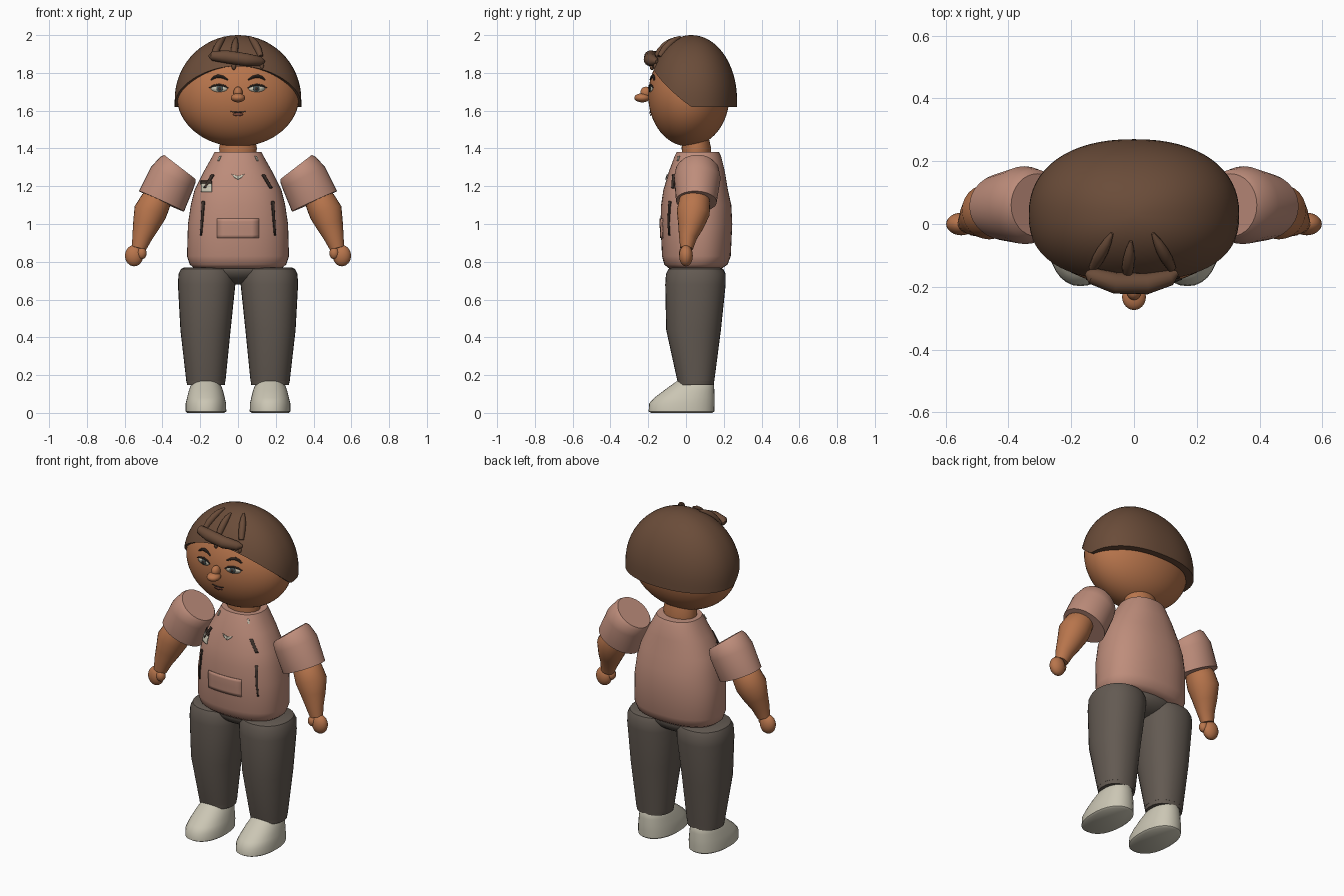
import bpy, bmesh, math
from mathutils import Vector

if "Cube" in bpy.data.objects:
    bpy.data.objects.remove(bpy.data.objects["Cube"])


def material(name, r, g, b):
    m = bpy.data.materials.new(name)
    lin = [((c / 255 + 0.055) / 1.055) ** 2.4 for c in (r, g, b)]
    m.diffuse_color = (*lin, 1)
    m.use_nodes = True
    m.node_tree.nodes["Principled BSDF"].inputs["Base Color"].default_value = m.diffuse_color
    return m


SKIN = material("skin", 184, 117, 76)
HAIR = material("brown hair", 106, 76, 57)
SHIRT = material("dusty pink shirt", 190, 141, 123)
PANTS = material("dark grey trousers", 99, 90, 82)
SHOE = material("cream shoe", 203, 198, 180)
DARK = material("dark trim", 62, 50, 44)
LIPS = material("lips", 140, 84, 66)
IRIS = material("iris", 74, 88, 90)


def finish(bm, name, mat, angle=40):
    bmesh.ops.recalc_face_normals(bm, faces=bm.faces)
    me = bpy.data.meshes.new(name)
    bm.to_mesh(me)
    bm.free()
    me.materials.append(mat)
    ob = bpy.data.objects.new(name, me)
    bpy.context.collection.objects.link(ob)
    bpy.ops.object.select_all(action='DESELECT')
    ob.select_set(True)
    bpy.context.view_layer.objects.active = ob
    bpy.ops.object.shade_smooth_by_angle(angle=math.radians(angle))
    return ob


def spow(v, n):
    return math.copysign(abs(v) ** (2 / n), v)


def loft(name, mat, pts, flat=False, n=2.0, seg=32):
    """Skin elliptical rings (x, y, z, ru, rv), level or square to the path."""
    bm = bmesh.new()
    rings = []
    for i, (x, y, z, ru, rv) in enumerate(pts):
        u, v = Vector((1, 0, 0)), Vector((0, 1, 0))
        if not flat:
            t = Vector(pts[min(i + 1, len(pts) - 1)][:3]) - Vector(pts[max(i - 1, 0)][:3])
            t.normalize()
            v = (v - t * v.dot(t)).normalized() if abs(t.y) < 0.95 else Vector((0, 0, 1))
            u = v.cross(t).normalized()
        ring = []
        for k in range(seg):
            a = 2 * math.pi * k / seg
            ring.append(bm.verts.new(Vector((x, y, z)) + u * ru * spow(math.cos(a), n)
                                     + v * rv * spow(math.sin(a), n)))
        rings.append(ring)
    for a, b in zip(rings, rings[1:]):
        for k in range(seg):
            bm.faces.new((a[k], a[(k + 1) % seg], b[(k + 1) % seg], b[k]))
    bm.faces.new(rings[0])
    bm.faces.new(rings[-1])
    return finish(bm, name, mat)


def ball(name, mat, c, r, u=24, v=16):
    bm = bmesh.new()
    bmesh.ops.create_uvsphere(bm, u_segments=u, v_segments=v, radius=1)
    for w in bm.verts:
        w.co = Vector(c) + Vector([w.co[i] * r[i] for i in range(3)])
    return finish(bm, name, mat)


# Front surfaces of the head and the torso, used to lay details on them
HC, HR = (0, 0.015, 1.68), (0.325, 0.215, 0.27)
TORSO = [(0.765, 0.23, -0.09, 0.19), (0.785, 0.255, -0.115, 0.22), (0.83, 0.27, -0.127, 0.237),
         (1.0, 0.265, -0.135, 0.245), (1.1, 0.25, -0.132, 0.24), (1.18, 0.23, -0.12, 0.222),
         (1.28, 0.18, -0.09, 0.205), (1.36, 0.135, -0.06, 0.185), (1.38, 0.125, -0.05, 0.175)]
TN = 2.3


def face_y(x, z):
    return HC[1] - HR[1] * math.sqrt(max(0, 1 - (x / HR[0]) ** 2 - ((z - HC[2]) / HR[2]) ** 2))


def shirt_y(x, z):
    for a, b in zip(TORSO, TORSO[1:]):
        if z <= b[0]:
            break
    f = (z - a[0]) / (b[0] - a[0])
    rx, yf, yb = [a[i] + (b[i] - a[i]) * f for i in (1, 2, 3)]
    return (yf + yb) / 2 - (yb - yf) / 2 * max(0, 1 - abs(x / rx) ** TN) ** (1 / TN)


def patch(name, mat, quad, surf, off=0.004, n=6):
    """Thin plate laid on a surface from four (x, z) corners."""
    bm = bmesh.new()
    p = [Vector(q) for q in quad]
    grid = []
    for i in range(n + 1):
        row = []
        for j in range(n + 1):
            q = p[0].lerp(p[1], i / n).lerp(p[3].lerp(p[2], i / n), j / n)
            row.append(bm.verts.new((q.x, surf(q.x, q.y) - off, q.y)))
        grid.append(row)
    for i in range(n):
        for j in range(n):
            bm.faces.new((grid[i][j], grid[i + 1][j], grid[i + 1][j + 1], grid[i][j + 1]))
    ob = finish(bm, name, mat)
    s = ob.modifiers.new("thickness", 'SOLIDIFY')
    s.thickness, s.offset = 0.006, 0
    return ob


def stroke(name, mat, pts, r, surf=face_y):
    """Tapered line following a surface through (x, z) points."""
    m = len(pts) - 1
    loft(name, mat, [(x, surf(x, z) - 0.003, z, *[r * (0.4 + 0.6 * math.sin(math.pi * i / m))] * 2)
                     for i, (x, z) in enumerate(pts)], seg=8)


def disc(name, mat, x, z, rx, rz, off):
    bm = bmesh.new()
    c = bm.verts.new((x, face_y(x, z) - off, z))
    ring = []
    for k in range(20):
        a = math.pi * k / 10
        px, pz = x + rx * math.cos(a), z + rz * math.sin(a)
        ring.append(bm.verts.new((px, face_y(px, pz) - off, pz)))
    for k in range(20):
        bm.faces.new((c, ring[k], ring[(k + 1) % 20]))
    ob = finish(bm, name, mat)
    ob.modifiers.new("thickness", 'SOLIDIFY').thickness = 0.003


# Head, neck and nose
ball("head", SKIN, HC, HR, 48, 32)
loft("neck", SKIN, [(0, 0.055, 1.36, 0.095, 0.075), (0, 0.055, 1.40, 0.1, 0.078),
                    (0, 0.05, 1.46, 0.09, 0.07)], flat=True)
ball("nose_tip", SKIN, (0, -0.232, 1.668), (0.038, 0.042, 0.024))
ball("nose_bridge", SKIN, (0, -0.212, 1.695), (0.024, 0.03, 0.032))

# Hair cap: a dome whose hem rises over the forehead
HZ, HH = 1.66, 0.34


def hair_point(phi, th):
    r = math.sin(min(th, math.pi / 2))
    c, s = spow(math.cos(phi), 2.25), spow(math.sin(phi), 2.25)
    ry = 0.24 if s > 0 else 0.245
    return Vector((0.335 * c * r, 0.03 + ry * s * r, HZ + HH * math.cos(th)))


bm = bmesh.new()
N, M = 64, 16
top = bm.verts.new((0, 0.03, HZ + HH))
cols = []
for k in range(N):
    phi = 2 * math.pi * k / N
    edge = 1.62 + 0.215 * max(0, -math.sin(phi))
    th = math.acos((edge - HZ) / HH)
    col = [bm.verts.new(hair_point(phi, th * (j + 1) / M)) for j in range(M)]
    e = col[-1].co
    col.append(bm.verts.new((e.x * 0.86, 0.03 + (e.y - 0.03) * 0.84, e.z)))
    cols.append(col)
for k in range(N):
    a, b = cols[k], cols[(k + 1) % N]
    bm.faces.new((top, a[0], b[0]))
    for j in range(M):
        bm.faces.new((a[j], a[j + 1], b[j + 1], b[j]))
finish(bm, "hair_cap", HAIR)


# Fringe roll and the strands combed back from it
def hair_z(x, y):
    r = (abs(x / 0.335) ** 2.25 + abs((y - 0.03) / 0.245) ** 2.25) ** (1 / 2.25)
    return HZ + HH * math.sqrt(max(0, 1 - r * r))


loft("fringe_roll", HAIR, [(-0.152, -0.155, 1.888, 0.008, 0.008), (-0.135, -0.165, 1.89, 0.026, 0.026),
                           (-0.06, -0.188, 1.885, 0.034, 0.034), (0.04, -0.19, 1.87, 0.034, 0.034),
                           (0.115, -0.17, 1.862, 0.026, 0.026), (0.138, -0.155, 1.86, 0.008, 0.008)], seg=16)
for i, (x0, y0, x1, y1) in enumerate([(-0.13, -0.14, -0.07, -0.03), (-0.022, -0.165, -0.01, -0.055),
                                      (0.12, -0.14, 0.06, -0.03)]):
    pts = []
    for j, r in enumerate((0.014, 0.019, 0.019, 0.014, 0.005)):
        x, y = x0 + (x1 - x0) * j / 4, y0 + (y1 - y0) * j / 4
        pts.append((x, y, hair_z(x, y) + 0.006, r, r))
    loft("hair_strand_%d" % i, HAIR, pts, seg=12)
for x in (-0.022, 0.125):
    ball("fringe_tip", HAIR, (x, face_y(x, 1.835) - 0.02, 1.835), (0.012, 0.012, 0.02), 12, 8)

# Mouth
stroke("mouth", DARK, [(-0.04, 1.596), (-0.018, 1.592), (0, 1.59), (0.018, 1.592), (0.04, 1.596)], 0.004)
disc("lower_lip", LIPS, 0, 1.58, 0.026, 0.008, 0.003)

# Torso, pelvis and collar
loft("shirt_body", SHIRT, [(0, (f + b) / 2, z, rx, (b - f) / 2) for z, rx, f, b in TORSO],
     flat=True, n=TN, seg=48)
ball("pelvis", PANTS, (0, 0.055, 0.765), (0.22, 0.135, 0.085))
patch("front_pocket", SHIRT, [(-0.11, 0.925), (0.11, 0.925), (0.11, 1.03), (-0.11, 1.03)], shirt_y, 0.002)
patch("badge", SHOE, [(-0.195, 1.17), (-0.14, 1.17), (-0.14, 1.212), (-0.195, 1.212)], shirt_y)
patch("badge_top", DARK, [(-0.195, 1.212), (-0.14, 1.212), (-0.14, 1.228), (-0.195, 1.228)], shirt_y)

for s, side in ((1, "left"), (-1, "right")):
    # Face features
    x = 0.1 * s
    disc(side + "_eye_white", SHOE, x, 1.716, 0.043, 0.017, 0.002)
    disc(side + "_iris", IRIS, x - 0.003 * s, 1.717, 0.017, 0.017, 0.005)
    disc(side + "_pupil", DARK, x - 0.003 * s, 1.717, 0.008, 0.009, 0.007)
    stroke(side + "_eyelid", DARK, [(s * a, b) for a, b in
           ((0.05, 1.718), (0.07, 1.731), (0.1, 1.737), (0.13, 1.732), (0.152, 1.722))], 0.006)
    stroke(side + "_eyebrow", DARK, [(s * a, b) for a, b in
           ((0.055, 1.764), (0.08, 1.778), (0.105, 1.783), (0.125, 1.777), (0.145, 1.763))], 0.009)
    ball(side + "_ear", SKIN, (0.312 * s, 0.035, 1.66), (0.022, 0.02, 0.035), 16, 10)

    # Shirt trim
    patch(side + "_strap_top", DARK, [(s * a, b) for a, b in
          ((0.168, 1.19), (0.182, 1.19), (0.142, 1.26), (0.126, 1.26))], shirt_y)
    patch(side + "_strap_bottom", DARK, [(s * a, b) for a, b in
          ((0.192, 0.94), (0.2, 0.94), (0.19, 1.12), (0.176, 1.12))], shirt_y)
    patch(side + "_collar_point", SHOE, [(s * a, b) for a, b in
          ((0, 1.235), (0.018, 1.246), (0.034, 1.263), (0, 1.253))], shirt_y)
    patch(side + "_collar_tab", SHOE, [(s * a, b) for a, b in
          ((0.1, 1.335), (0.108, 1.335), (0.098, 1.36), (0.09, 1.36))], shirt_y)

    # Arm
    loft(side + "_sleeve", SHIRT, [(s * a, *r) for a, *r in (
        (0.308, 0.06, 1.302, 0.105, 0.1), (0.318, 0.06, 1.289, 0.115, 0.114),
        (0.348, 0.06, 1.245, 0.126, 0.124), (0.405, 0.055, 1.12, 0.131, 0.108))])
    loft(side + "_forearm", SKIN, [(s * a, *r) for a, *r in (
        (0.405, 0.05, 1.16, 0.065, 0.07), (0.437, 0.045, 1.115, 0.082, 0.083),
        (0.466, 0.038, 1.06, 0.088, 0.088), (0.488, 0.025, 0.99, 0.07, 0.068),
        (0.508, 0.01, 0.93, 0.053, 0.048), (0.525, 0.003, 0.87, 0.038, 0.034))], seg=24)
    ball(side + "_hand", SKIN, (0.55 * s, 0, 0.832), (0.048, 0.036, 0.056))
    ball(side + "_thumb", SKIN, (0.51 * s, -0.012, 0.845), (0.026, 0.026, 0.032), 16, 10)

    # Leg
    loft(side + "_trouser_leg", PANTS, [(s * a, *r) for a, *r in (
        (0.17, 0.174, 0.145, 0.1, 0.09), (0.17, 0.052, 0.17, 0.104, 0.098),
        (0.172, 0.04, 0.44, 0.133, 0.145), (0.166, 0.05, 0.68, 0.152, 0.16),
        (0.165, 0.052, 0.735, 0.15, 0.158), (0.164, 0.052, 0.762, 0.138, 0.145),
        (0.164, 0.052, 0.77, 0.12, 0.125))][1:], flat=True, n=2.2)
    loft(side + "_trouser_cuff", PANTS, [(0.17 * s, 0.052, 0.148, 0.1, 0.095),
                                         (0.17 * s, 0.052, 0.175, 0.104, 0.098)], flat=True, n=2.2)

    # Shoe
    loft(side + "_shoe", SHOE, [(0.17 * s, (f + b) / 2, z, rx, (b - f) / 2) for z, rx, f, b in (
        (0, 0.098, -0.185, 0.14), (0.008, 0.108, -0.198, 0.15), (0.05, 0.107, -0.195, 0.152),
        (0.08, 0.1, -0.168, 0.152), (0.12, 0.09, -0.115, 0.15), (0.16, 0.075, -0.06, 0.147),
        (0.18, 0.062, -0.03, 0.13))], flat=True, n=2.2)
